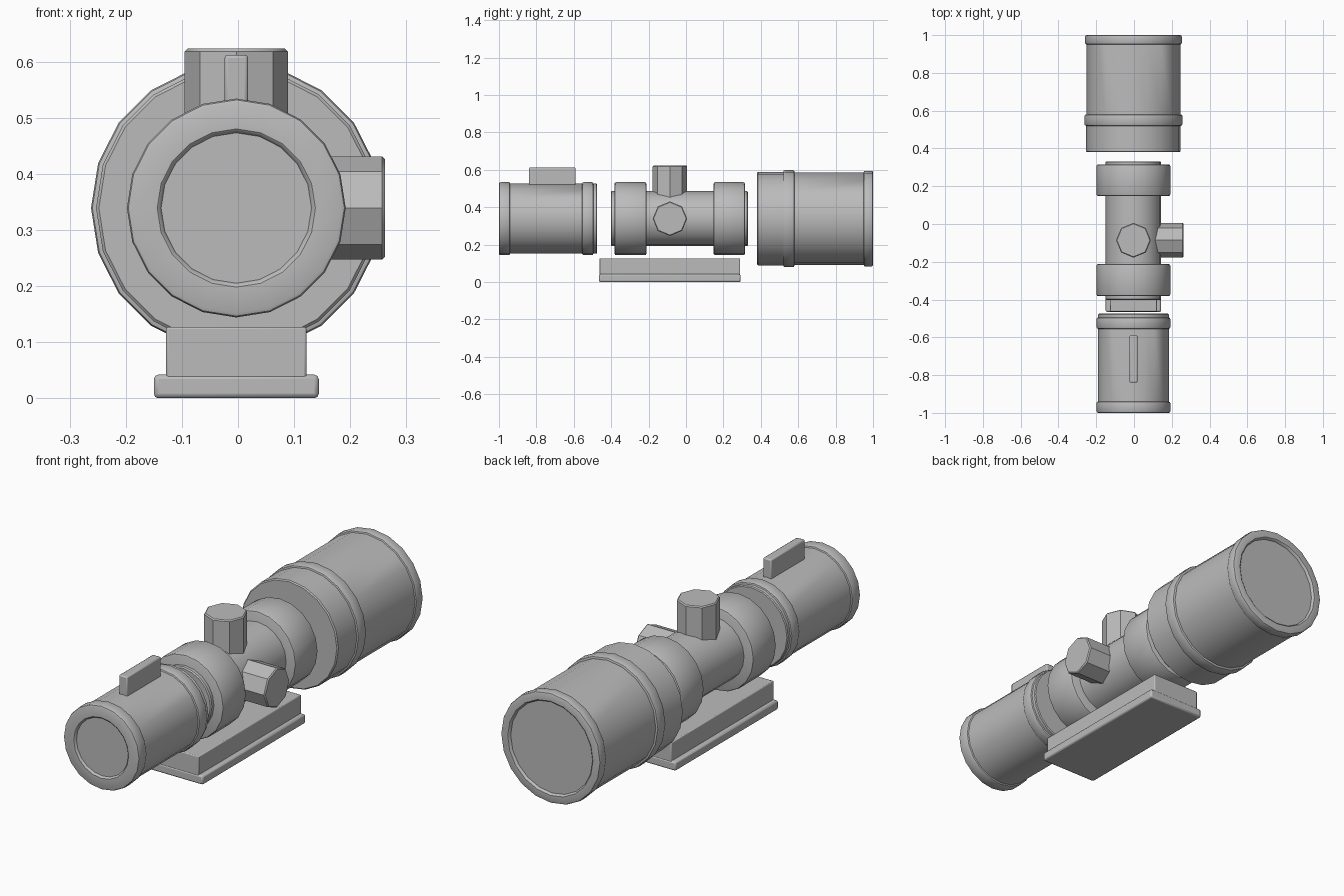
import bpy, bmesh, math
from mathutils import Matrix, Vector

if "Cube" in bpy.data.objects:
    bpy.data.objects.remove(bpy.data.objects["Cube"])

CX, CZ = -0.003, 0.339      # optical axis
KY = -0.086                 # turret position along the axis

grey = bpy.data.materials.new("mid grey")
grey.diffuse_color = (0.5, 0.5, 0.5, 1)
grey.use_nodes = True
grey.node_tree.nodes["Principled BSDF"].inputs["Base Color"].default_value = grey.diffuse_color


def finish(name, bm, bevel=0.0):
    bmesh.ops.recalc_face_normals(bm, faces=bm.faces)
    me = bpy.data.meshes.new(name)
    bm.to_mesh(me)
    bm.free()
    ob = bpy.data.objects.new(name, me)
    bpy.context.collection.objects.link(ob)
    me.materials.append(grey)
    if bevel:
        mod = ob.modifiers.new("bevel", 'BEVEL')
        mod.width = bevel
        mod.segments = 2
        mod.limit_method = 'ANGLE'
        mod.angle_limit = math.radians(50)
    bpy.ops.object.select_all(action='DESELECT')
    ob.select_set(True)
    bpy.context.view_layer.objects.active = ob
    bpy.ops.object.shade_smooth_by_angle(angle=math.radians(35))
    return ob


def lathe(name, profile, sides=20, bevel=0.0, matrix=None):
    """Revolve (radius, distance) points about the y axis, capping both ends."""
    bm = bmesh.new()
    rings = []
    for r, y in profile:
        rings.append([bm.verts.new((r * math.cos(2 * math.pi * i / sides), y,
                                    r * math.sin(2 * math.pi * i / sides)))
                      for i in range(sides)])
    for a, b in zip(rings, rings[1:]):
        for i in range(sides):
            j = (i + 1) % sides
            bm.faces.new((a[i], a[j], b[j], b[i]))
    bm.faces.new(rings[0])
    bm.faces.new(rings[-1])
    bm.transform(matrix or Matrix.Translation((CX, 0, CZ)))
    return finish(name, bm, bevel)


def box(name, lo, hi, bevel):
    lo, hi = Vector(lo), Vector(hi)
    bm = bmesh.new()
    bmesh.ops.create_cube(bm, size=1)
    bm.transform(Matrix.Translation((lo + hi) / 2) @ Matrix.Diagonal((*(hi - lo), 1)))
    return finish(name, bm, bevel)


def band(r, y0, y1, c=0.008):
    """Profile of a raised ring with softened corners."""
    return [(r - c, y0), (r - c * 0.3, y0 + c * 0.3), (r, y0 + c),
            (r, y1 - c), (r - c * 0.3, y1 - c * 0.3), (r - c, y1)]


# eyepiece with inset lens, front rim and rear ring
lathe("eyepiece", [(0.134, -0.990), (0.137, -0.997), (0.141, -1.0)]
      + band(0.195, -1.0, -0.94) + [(0.187, -0.555)]
      + band(0.195, -0.555, -0.495) + [(0.187, -0.479), (0.183, -0.475)])

# magnification fin on top of the eyepiece
box("eyepiece_fin", (CX - 0.021, -0.84, 0.50), (CX + 0.021, -0.59, 0.612), 0.006)

# main tube and its two mounting rings
lathe("main_tube", [(0.142, -0.402), (0.147, -0.397), (0.147, 0.327), (0.142, 0.332)])
for name, y0, y1 in (("rear_mount_ring", -0.382, -0.212), ("front_mount_ring", 0.148, 0.315)):
    lathe(name, band(0.195, y0, y1))

# objective bell with inset lens and raised bands
lathe("objective", [(0.245, 0.38), (0.250, 0.385), (0.250, 0.52)]
      + band(0.259, 0.52, 0.58) + [(0.248, 0.58), (0.248, 0.95)]
      + band(0.256, 0.95, 1.0) + [(0.219, 1.0), (0.215, 0.997), (0.212, 0.988)])

# eight-sided adjustment turrets, one on top and one on the right side
knob = [(0.092, 0.10), (0.092, 0.279), (0.087, 0.284)]
lathe("elevation_turret", knob, 8,
      matrix=Matrix.Translation((CX, KY, CZ)) @ Matrix.Rotation(math.pi / 2, 4, 'X'))
side_knob = [(0.092, 0.09), (0.092, 0.260), (0.087, 0.265)]
lathe("windage_turret", side_knob, 8,
      matrix=Matrix.Translation((CX, KY, CZ)) @ Matrix.Rotation(-math.pi / 2, 4, 'Z'))

# mounting base: block on a wider rail
box("base_block", (CX - 0.125, -0.463, 0.02), (CX + 0.125, 0.29, 0.127), 0.004)
box("base_rail", (CX - 0.147, -0.465, 0.0), (CX + 0.147, 0.292, 0.042), 0.008)
